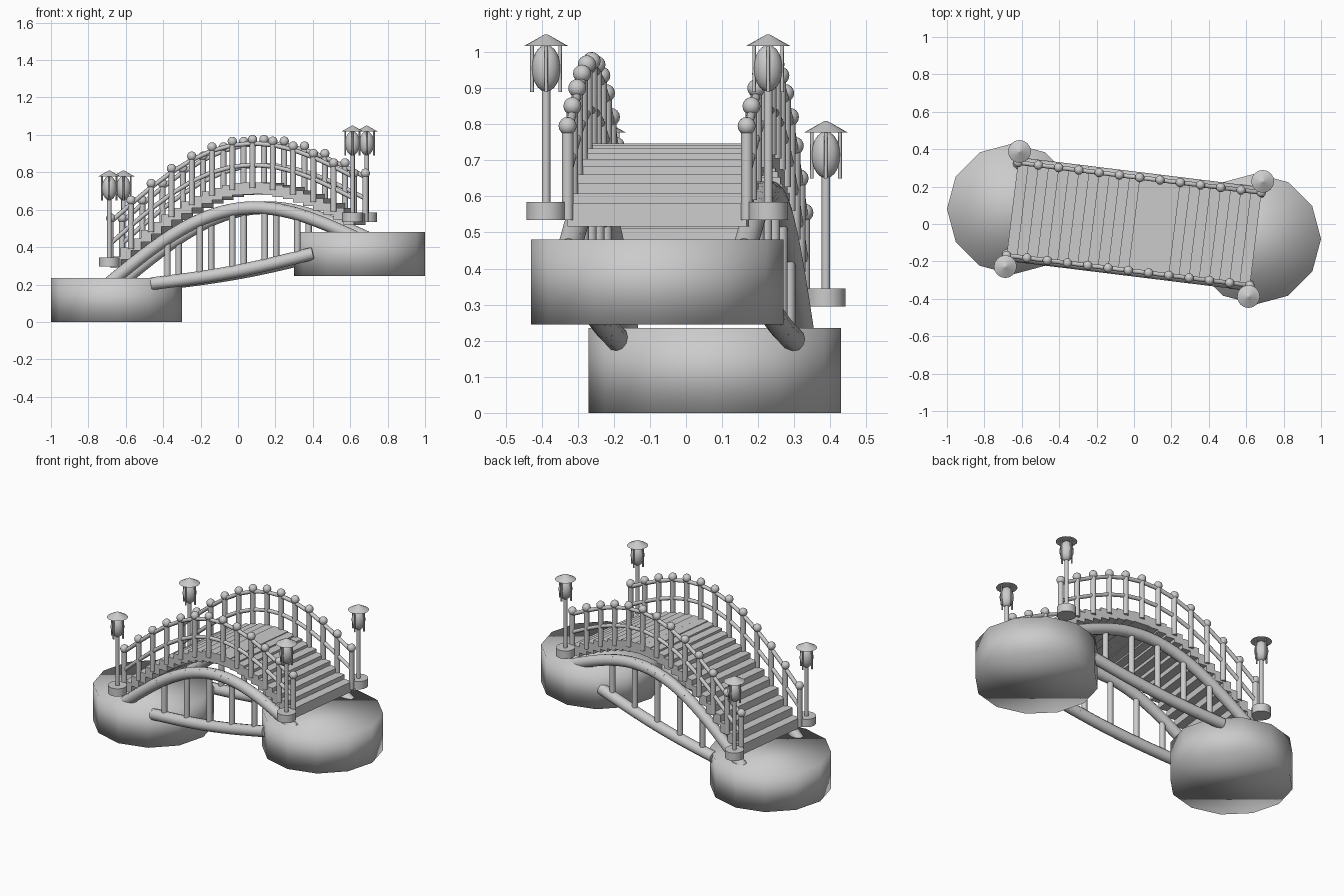
import bpy, bmesh
from math import sin, cos, pi, atan2
from mathutils import Vector, Matrix

if "Cube" in bpy.data.objects:
    bpy.data.objects.remove(bpy.data.objects["Cube"])

ANG = atan2(-0.08, 0.65)      # bridge runs slightly skewed to the x axis
HALF = 0.655                  # half of the span along the bridge
RISE = 0.24                   # height difference between the two banks
Z0 = 0.295                    # deck level at the low end


def P(u, v, z):
    """Bridge coordinates (along, across, up) to world."""
    return Vector((u * cos(ANG) - v * sin(ANG), u * sin(ANG) + v * cos(ANG), z))


def arc(t, start=Z0, height=0.29):
    return start + RISE * t + height * sin(pi * t)


def along(t):
    return -HALF + 2 * HALF * t


def tube(bm, a, b, r1, r2=None, seg=12, overlap=0.0, smooth_caps=False):
    """Cylinder or cone from a to b."""
    d = b - a
    m = Matrix.Translation((a + b) / 2) @ d.to_track_quat('Z', 'Y').to_matrix().to_4x4()
    res = bmesh.ops.create_cone(bm, cap_ends=True, segments=seg, radius1=r1,
                                radius2=r1 if r2 is None else r2,
                                depth=d.length + overlap, matrix=m)
    for f in {f for v in res['verts'] for f in v.link_faces}:
        f.smooth = smooth_caps or len(f.verts) <= 4


def ball(bm, c, r, rz=None, u=12, v=8):
    m = Matrix.Translation(c) @ Matrix.Diagonal((r, r, rz or r, 1))
    res = bmesh.ops.create_uvsphere(bm, u_segments=u, v_segments=v, radius=1, matrix=m)
    for f in {f for w in res['verts'] for f in w.link_faces}:
        f.smooth = True


def box(bm, c, size):
    m = Matrix.Translation(c) @ Matrix.Rotation(ANG, 4, 'Z') @ Matrix.Diagonal((*size, 1))
    bmesh.ops.create_cube(bm, size=1, matrix=m)


def chain(bm, pts, r, seg=12, overlap=0.0):
    for a, b in zip(pts, pts[1:]):
        tube(bm, a, b, r, seg=seg, overlap=overlap)


def finish(bm, name):
    me = bpy.data.meshes.new(name)
    bm.to_mesh(me)
    bm.free()
    bpy.context.collection.objects.link(bpy.data.objects.new(name, me))


# the two banks
for name, x, y, z in (("low_bank", -0.65, 0.08, 0.0), ("high_bank", 0.65, -0.08, 0.245)):
    bm = bmesh.new()
    tube(bm, Vector((x, y, z)), Vector((x, y, z + 0.235)), 0.35, smooth_caps=True)
    finish(bm, name)

# stepped deck planks
bm = bmesh.new()
N = 24
for i in range(N):
    t = (i + 0.5) / N
    box(bm, P(along(t), 0, arc(t)), (2 * HALF / N * 1.02, 0.5, 0.064))
finish(bm, "deck_planks")

for side, s in (("front", -1), ("back", 1)):
    # railing posts with ball caps
    posts, caps = bmesh.new(), bmesh.new()
    ts = [i / 12 for i in range(13)]
    for t in ts:
        u, z = along(t), arc(t)
        tube(posts, P(u, s * 0.25, z), P(u, s * 0.25, z + 0.25), 0.016)
        ball(caps, P(u, s * 0.25, z + 0.26), 0.025)
    finish(posts, side + "_posts")
    finish(caps, side + "_post_caps")

    # two rails following the arch
    bm = bmesh.new()
    for h in (0.24, 0.125):
        chain(bm, [P(along(t), s * 0.25, arc(t) + h) for t in ts], 0.012, 8, 0.006)
    finish(bm, side + "_rails")

    # segmented arch beam under the deck
    bm = bmesh.new()
    chain(bm, [P(along(i / 24), s * 0.245, arc(i / 24, 0.215, 0.265)) for i in range(25)],
          0.034, 12, 0.012)
    finish(bm, side + "_arch_beam")

    # segmented lower beam with a slight sag
    def low(u):
        k = (u + 0.43) / 0.86
        return 0.205 + 0.16 * k - 0.018 * sin(pi * k)
    bm = bmesh.new()
    us = [-0.43 + 0.86 * i / 16 for i in range(17)]
    chain(bm, [P(u, s * 0.245, low(u)) for u in us], 0.034, 12, 0.012)
    finish(bm, side + "_lower_beam")

    # vertical struts between the two beams
    bm = bmesh.new()
    for i in range(-2, 3):
        u = 0.175 * i
        t = (u + HALF) / (2 * HALF)
        tube(bm, P(u, s * 0.245, low(u)), P(u, s * 0.245, arc(t, 0.215, 0.265)), 0.017)
    finish(bm, side + "_struts")

    # lamp at each end of the railing
    for end, t in (("low", 0), ("high", 1)):
        u, v, z = along(t), s * 0.31, arc(t)
        name = f"{side}_{end}_lamp"
        bm = bmesh.new()
        tube(bm, P(u, v, z), P(u, v, z + 0.05), 0.055, seg=16)
        finish(bm, name + "_base")
        bm = bmesh.new()
        tube(bm, P(u, v, z + 0.05), P(u, v, z + 0.37), 0.012)
        finish(bm, name + "_pole")
        bm = bmesh.new()
        ball(bm, P(u, v, z + 0.42), 0.04, 0.065, 14, 10)
        finish(bm, name + "_globe")
        bm = bmesh.new()
        for k in range(4):
            a = k * pi / 2 - ANG
            du, dv = 0.039 * cos(a), 0.039 * sin(a)
            tube(bm, P(u + du, v + dv, z + 0.355), P(u + du, v + dv, z + 0.485), 0.005, seg=6)
        finish(bm, name + "_bars")
        bm = bmesh.new()
        tube(bm, P(u, v, z + 0.482), P(u, v, z + 0.514), 0.061, 0.004, seg=16)
        finish(bm, name + "_roof")
